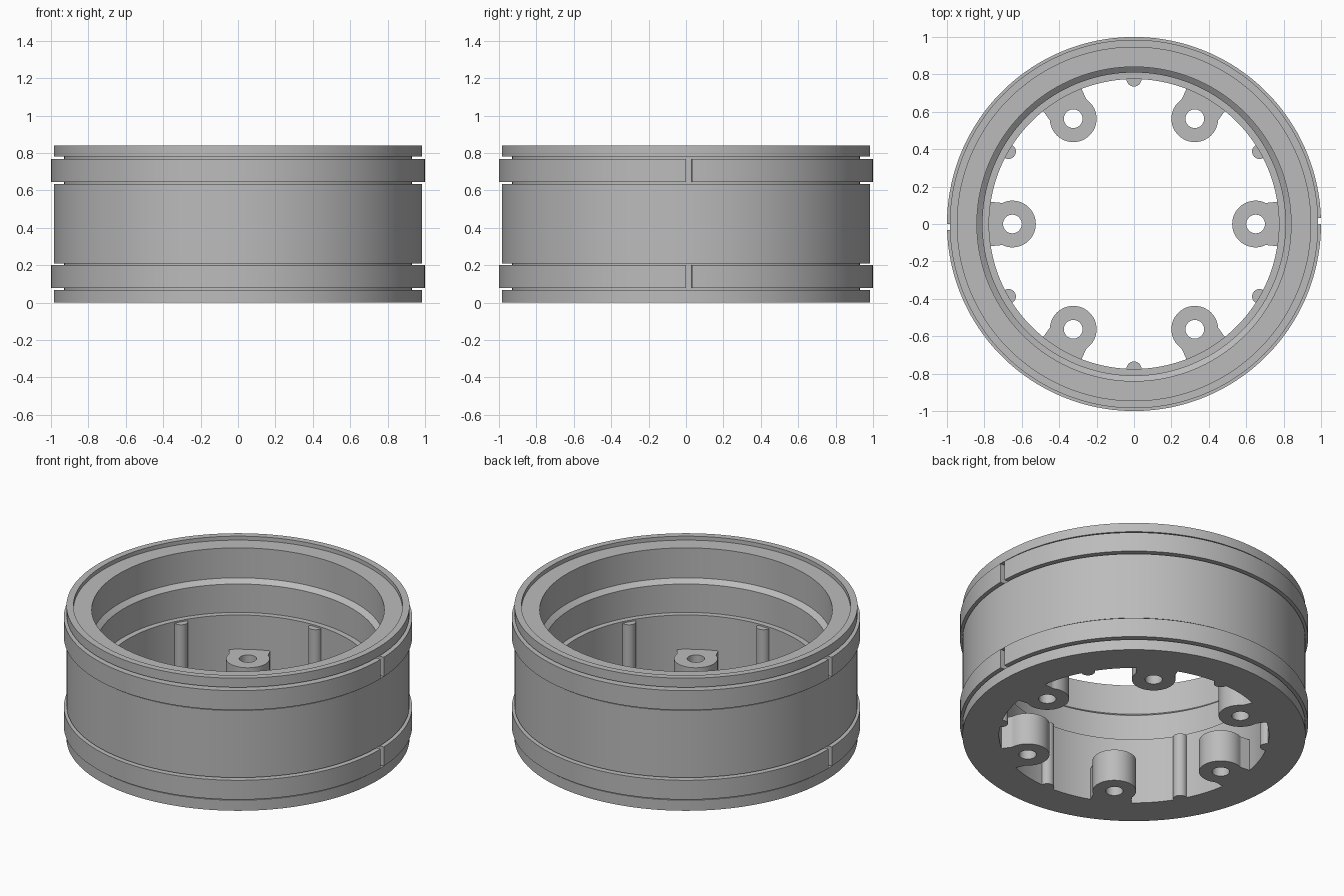
import bpy
import bmesh
from math import sin, cos, pi, asin, radians
from mathutils import Vector, Matrix

cube = bpy.data.objects.get("Cube")
if cube:
    bpy.data.objects.remove(cube, do_unlink=True)

grey = bpy.data.materials.new("machined grey")
grey.use_nodes = True
colour = (0.5, 0.5, 0.5, 1)
grey.diffuse_color = colour
grey.node_tree.nodes["Principled BSDF"].inputs["Base Color"].default_value = colour


def add_object(name, mesh):
    obj = bpy.data.objects.new(name, mesh)
    bpy.context.collection.objects.link(obj)
    return obj


def shade(obj):
    bpy.ops.object.select_all(action='DESELECT')
    obj.select_set(True)
    bpy.context.view_layer.objects.active = obj
    bpy.ops.object.shade_smooth_by_angle(angle=radians(30))


def lathe(name, profile, start=0.0, sweep=2 * pi, steps=144):
    """Revolve a closed (radius, z) profile about z; partial sweeps are capped."""
    bm = bmesh.new()
    verts = [bm.verts.new((r * cos(start), r * sin(start), z)) for r, z in profile]
    edges = [bm.edges.new((verts[i - 1], verts[i])) for i in range(len(verts))]
    bmesh.ops.spin(bm, geom=verts + edges, cent=(0, 0, 0), axis=(0, 0, 1),
                   angle=sweep, steps=steps)
    bmesh.ops.remove_doubles(bm, verts=bm.verts, dist=0.0005)
    open_edges = [e for e in bm.edges if e.is_boundary]
    if open_edges:
        bmesh.ops.holes_fill(bm, edges=open_edges, sides=0)
    bmesh.ops.recalc_face_normals(bm, faces=bm.faces)
    mesh = bpy.data.meshes.new(name)
    bm.to_mesh(mesh)
    bm.free()
    mesh.materials.append(grey)
    obj = add_object(name, mesh)
    shade(obj)
    return obj


def arc(radius, a0, a1, count, cx=0.0):
    return [(cx + radius * cos(a0 + (a1 - a0) * i / count),
             radius * sin(a0 + (a1 - a0) * i / count)) for i in range(count + 1)]


def plate(name, outlines, height):
    """Extrude flat outlines (the second one is a hole) from z = 0 to height."""
    curve = bpy.data.curves.new(name, 'CURVE')
    curve.dimensions = '2D'
    curve.fill_mode = 'BOTH'
    curve.extrude = height / 2
    for points in outlines:
        spline = curve.splines.new('POLY')
        spline.points.add(len(points) - 1)
        for p, (x, y) in zip(spline.points, points):
            p.co = (x, y, 0, 1)
        spline.use_cyclic_u = True
    temp = add_object(name + " outline", curve)
    bpy.context.view_layer.update()
    mesh = bpy.data.meshes.new_from_object(
        temp.evaluated_get(bpy.context.evaluated_depsgraph_get()))
    bpy.data.objects.remove(temp, do_unlink=True)
    mesh.transform(Matrix.Translation(Vector((0, 0, height / 2))))
    bm = bmesh.new()
    bm.from_mesh(mesh)
    bmesh.ops.remove_doubles(bm, verts=bm.verts, dist=0.0001)
    bmesh.ops.recalc_face_normals(bm, faces=bm.faces)
    bm.to_mesh(mesh)
    bm.free()
    mesh.materials.clear()
    mesh.materials.append(grey)
    return mesh


def around(name, mesh, first_angle):
    for i in range(6):
        obj = add_object(f"{name}_{i + 1}", mesh)
        obj.rotation_euler.z = first_angle + i * pi / 3
        if i == 0:
            shade(obj)


# Main body: two outer grooves, recessed top rim and stepped bore
R, FLOOR, BORE = 0.985, 0.93, 0.775
lathe("wheel_body", [
    (BORE, 0), (R, 0),
    (R, 0.067), (FLOOR, 0.067), (FLOOR, 0.21), (R, 0.21),
    (R, 0.635), (FLOOR, 0.635), (FLOOR, 0.782), (R, 0.782),
    (R, 0.84), (0.945, 0.84), (0.945, 0.815), (0.84, 0.815),
    (0.84, 0.625), (0.81, 0.60), (0.81, 0.42), (BORE, 0.42)])

# Split rings in the grooves, each made of two halves with a gap at each side
gap = asin(0.033)
for level, z0, z1 in (("lower", 0.078, 0.2), ("upper", 0.645, 0.768)):
    for half, start in (("back", gap), ("front", pi + gap)):
        lathe(f"{level}_ring_{half}",
              [(FLOOR, z0), (1, z0), (1, z1), (FLOOR, z1)],
              start, pi - gap, 72)

# Bolt lugs: rounded ends on short necks, each with a through hole
LUG = 0.65
lug_outline = ([(LUG + 0.13, 0.12), (LUG + 0.06, 0.113)]
               + arc(0.125, radians(64), radians(296), 32, LUG)
               + [(LUG + 0.06, -0.113), (LUG + 0.13, -0.12)])
bolt_hole = arc(0.05, 0, 2 * pi, 32, LUG)[:-1]
around("bolt_lug", plate("bolt_lug", [lug_outline, bolt_hole], 0.203), 0)

# Half-round ribs on the bore between the lugs
rib_outline = ([(BORE + 0.01, 0.046)]
               + arc(0.04, pi / 2, 3 * pi / 2, 16, BORE)
               + [(BORE + 0.01, -0.046)])
around("bore_rib", plate("bore_rib", [rib_outline], 0.41), pi / 6)
